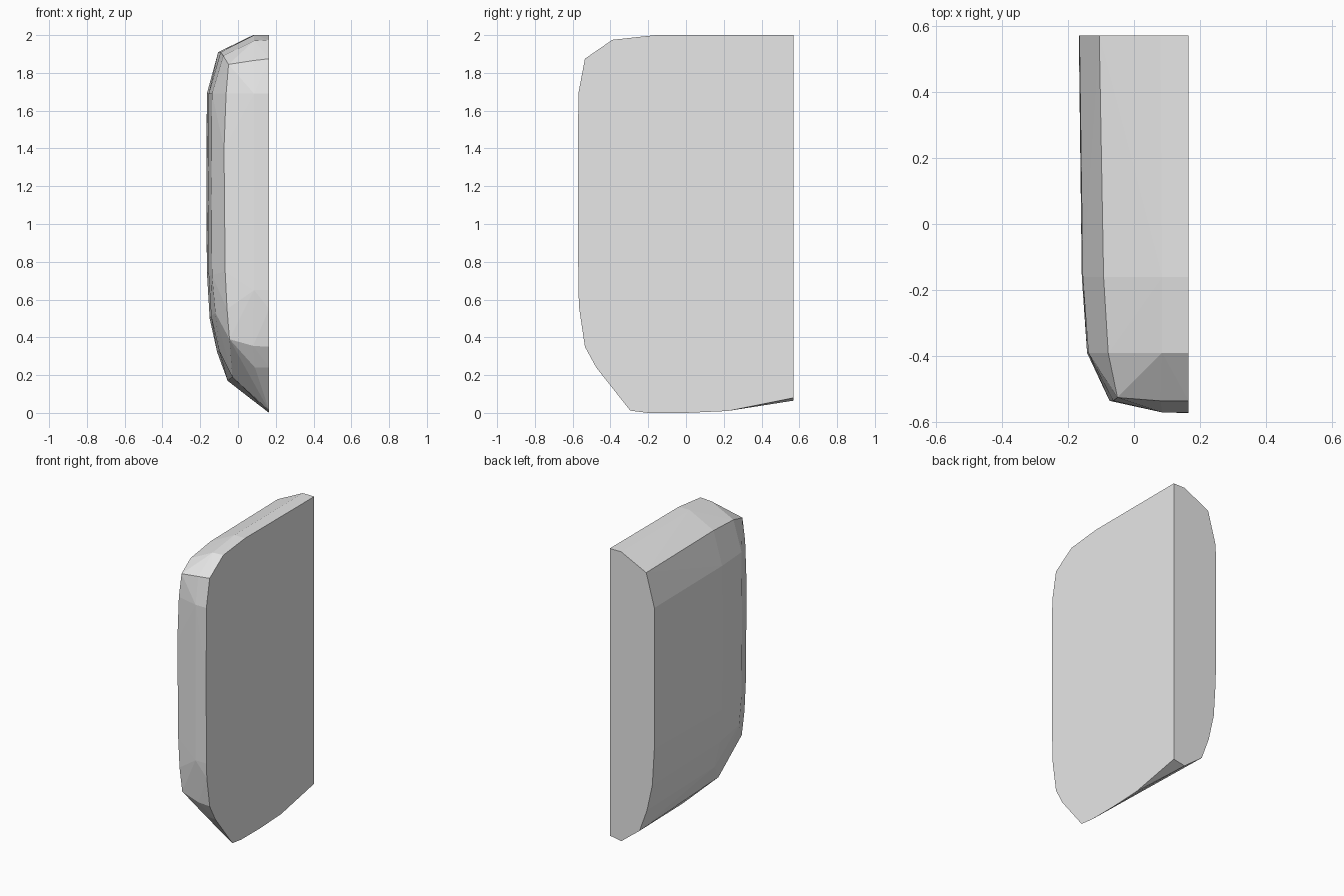
import bpy, bmesh

# One flat grey for the whole panel
grey = bpy.data.materials.new("plain grey")
grey.diffuse_color = (0.8, 0.8, 0.8, 1)

# Outline of the rounded side at stations along y: (x, z) points
INNER = 0.165
stations = {
    0.57: [(-0.165, 1.69), (-0.167, 1.2), (-0.165, 0.75), (-0.15, 0.5), (-0.11, 0.32),
           (-0.055, 0.17), (0.08, 0.065), (-0.105, 1.91), (0.08, 2.0)],
    -0.16: [(-0.155, 1.69), (-0.158, 1.2), (-0.155, 0.73), (-0.142, 0.51), (-0.10, 0.33),
            (-0.092, 1.91), (0.085, 2.0)],
    -0.30: [(-0.03, 0.19)],
    -0.39: [(-0.138, 1.69), (-0.142, 1.2), (-0.138, 0.73), (-0.12, 0.53),
            (-0.078, 1.89), (0.085, 1.97)],
    -0.47: [(0.09, 0.24)],
    -0.525: [(-0.05, 1.845), (-0.045, 0.39)],
    -0.535: [(-0.063, 1.69), (-0.074, 1.4), (-0.068, 0.75), (-0.058, 0.55),
             (0.08, 1.865), (0.08, 0.355)],
    -0.57: [(0.085, 1.69), (0.08, 1.2), (0.085, 0.65)],
}
# Outline of the flat inner face: (y, z)
inner_face = [(0.57, 2.0), (-0.16, 2.0), (-0.39, 1.975), (-0.535, 1.875), (-0.57, 1.69),
              (-0.572, 1.2), (-0.57, 0.65), (-0.565, 0.55), (-0.535, 0.35), (-0.475, 0.24),
              (-0.295, 0.012), (-0.2, 0.0), (0.0, 0.0), (0.22, 0.01), (0.57, 0.08)]

# Wrap a convex faceted shell around the stations and the inner face
bm = bmesh.new()
for y, profile in stations.items():
    for x, z in profile:
        bm.verts.new((x, y, z))
for y, z in inner_face:
    bm.verts.new((INNER, y, z))
hull = bmesh.ops.convex_hull(bm, input=bm.verts[:])
loose = [v for v in bm.verts if not v.link_faces]
bmesh.ops.delete(bm, geom=loose, context='VERTS')
bmesh.ops.dissolve_limit(bm, angle_limit=0.01, verts=bm.verts[:], edges=bm.edges[:])
bmesh.ops.recalc_face_normals(bm, faces=bm.faces[:])

mesh = bpy.data.meshes.new("rounded_panel")
bm.to_mesh(mesh)
bm.free()
mesh.materials.append(grey)
panel = bpy.data.objects.new("rounded_panel", mesh)
bpy.context.collection.objects.link(panel)
